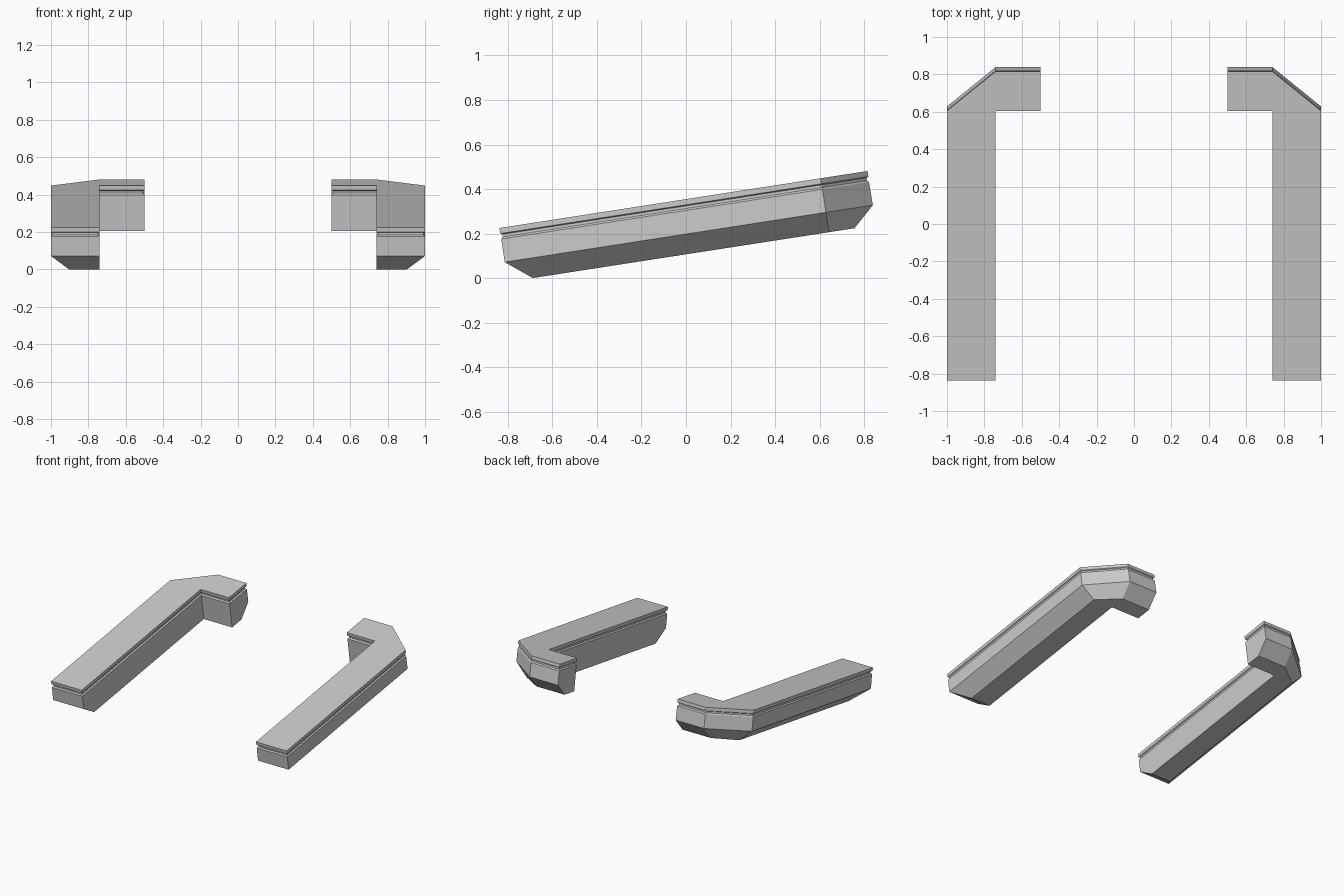
import bpy, bmesh
from mathutils import Matrix, Vector
from math import radians

if "Cube" in bpy.data.objects:
    bpy.data.objects.remove(bpy.data.objects["Cube"])

TILT = (Matrix.Translation(Vector((0, -0.838, 0.225)))
        @ Matrix.Rotation(radians(8.8), 4, 'X'))
BEND, BACK = 1.46, 1.673      # lengths along the tilted rail


def outline(outer, inner, front):
    """Plan of the hooked rail, inset on its outer, inner and front sides."""
    return [(0.74 + inner, front), (1 - outer, front), (1 - outer, BEND),
            (0.74, BACK - outer), (0.5 + inner, BACK - outer),
            (0.5 + inner, BEND + inner), (0.74 + inner, BEND + inner)]


# depth below top, then outer / inner / front inset
LEVELS = [(0, 0, 0, 0), (0.025, 0, 0, 0),                          # top lip
          (0.03, 0.009, 0.009, 0.009), (0.042, 0.009, 0.009, 0.009),  # groove
          (0.05, 0.001, 0, 0.001), (0.155, 0, 0, 0),               # side wall
          (0.245, 0.097, 0, 0.114)]                                # bevelled underside


def hooked_rail(name, side):
    bm = bmesh.new()
    rings = []
    for depth, *inset in LEVELS:
        ring = []
        for x, u in outline(*inset):
            p = TILT @ Vector((x, u, -depth))
            ring.append(bm.verts.new((p.x * side, p.y, p.z)))
        rings.append(ring)
    for a, b in zip(rings, rings[1:]):
        for i in range(len(a)):
            j = (i + 1) % len(a)
            bm.faces.new((a[i], a[j], b[j], b[i]))
    bm.faces.new(rings[0])
    bm.faces.new(rings[-1])
    bmesh.ops.recalc_face_normals(bm, faces=bm.faces)
    mesh = bpy.data.meshes.new(name)
    bm.to_mesh(mesh)
    bm.free()
    bpy.context.collection.objects.link(bpy.data.objects.new(name, mesh))


# mirrored pair of rails
hooked_rail("right_rail", 1)
hooked_rail("left_rail", -1)
